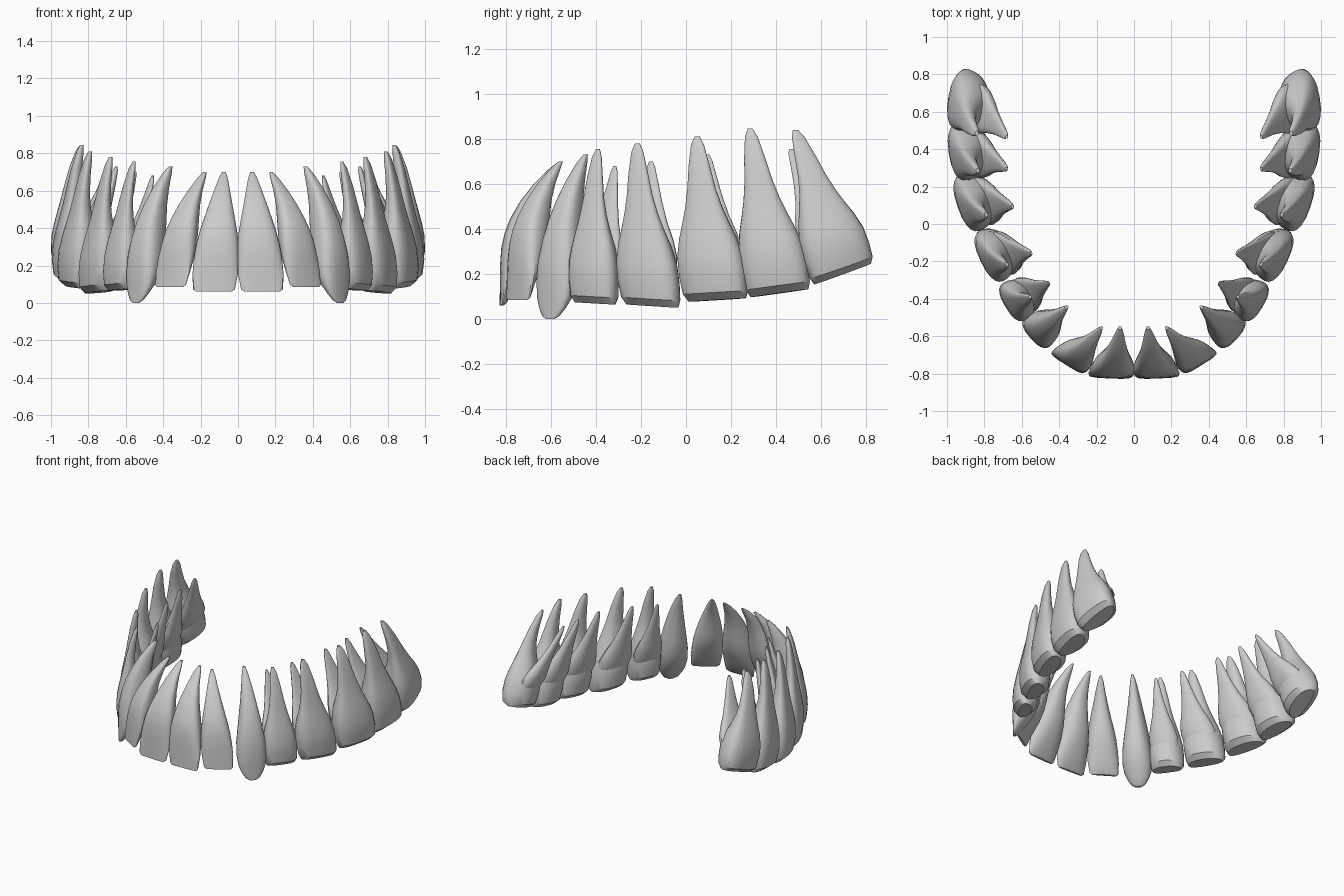
import bpy, bmesh, math
from mathutils import Vector

cube = bpy.data.objects.get("Cube")
if cube:
    bpy.data.objects.remove(cube, do_unlink=True)

enamel = bpy.data.materials.new("enamel_grey")
enamel.use_nodes = True
GREY = (0.6, 0.6, 0.6, 1)
enamel.diffuse_color = GREY
enamel.node_tree.nodes["Principled BSDF"].inputs["Base Color"].default_value = GREY

SIDES = 24
BULGE = 0.035

# Profiles: (height fraction, width factor, depth factor)
INCISOR = [(0, .78, .1), (.02, .92, .2), (.14, 1, .46), (.27, .99, .8), (.4, .93, .98),
           (.5, .83, .97), (.6, .7, .88), (.72, .53, .7), (.84, .36, .5), (.95, .2, .28), (1, .08, .12)]
CANINE = [(0, .22, .1), (.02, .48, .2), (.07, .72, .36), (.13, .9, .56), (.22, 1, .82), (.35, .97, 1),
          (.48, .83, .97), (.6, .68, .88), (.72, .52, .7), (.84, .36, .5), (.95, .2, .28), (1, .08, .12)]
OUTER_ROOT = [(0, .9, .5), (.045, 1, .88), (.15, 1.03, 1), (.27, 1.01, .98), (.38, .88, .82), (.48, .71, .62),
              (.57, .57, .47), (.68, .44, .35), (.82, .33, .26), (.95, .2, .17), (1, .08, .08)]
INNER_ROOT = [(.1, .6, .2), (.2, .82, .46), (.34, .9, .56), (.46, .76, .45), (.58, .54, .33),
              (.72, .36, .24), (.86, .23, .18), (.96, .14, .12), (1, .06, .06)]


def loft(bm, profile, corners, base_z, tilt, depth, tip, power, hug):
    """Skin tapered rings from the crown to one root tip."""
    a, b = (Vector((*c, 0)) for c in corners)
    along = (b - a).normalized()
    out = Vector((along.y, -along.x, 0))
    width = (b - a).length
    base = (a + b) / 2 - out * (depth / 2 - BULGE)
    lean = Vector((tip[0], tip[1], 0)) - base
    lean_along, lean_out = lean.dot(along), lean.dot(out)
    rings = []
    for u, fw, fd in profile:
        centre = base + along * lean_along * u
        centre += out * (lean_out * u ** power + hug(u) * (1 - fd) * depth / 2)
        ring = []
        for i in range(SIDES):
            ang = math.tau * i / SIDES
            c, s = math.cos(ang), math.sin(ang)
            p = math.copysign(abs(c) ** .75, c)
            q = math.copysign(abs(s) ** .85, s)
            # cross-section narrows toward the inside of the arch
            p *= 1 - .34 * (1 - q) / 2
            p *= fw * width * .58
            co = centre + along * p + out * (q * fd * depth / 2)
            co.z = base_z + (tip[2] - base_z) * u + tilt * p * (1 - u)
            ring.append(bm.verts.new(co))
        rings.append(ring)
    for low, high in zip(rings, rings[1:]):
        for i in range(SIDES):
            j = (i + 1) % SIDES
            bm.faces.new((low[i], low[j], high[j], high[i]))
    bm.faces.new(rings[0])
    bm.faces.new(rings[-1])


def single_hug(u):
    """Keep the thin biting edge near the outer face."""
    return .85 * (1 - u)


def outer_hug(u):
    """Push an outer root outward above the crown only."""
    return 1.3 * u * (1 - u)


def inner_hug(u):
    """Push an inner root inward, most of all near the fork."""
    return -.8 * u * (1 - u)


def tooth(name, corners, base_z, tilt, depth, tips, profile, power):
    """Build one tooth and its mirrored partner."""
    for side, sign in (("left", 1), ("right", -1)):
        bm = bmesh.new()
        hug = single_hug if len(tips) == 1 else outer_hug
        loft(bm, profile, corners, base_z, tilt, depth, tips[0], power, hug)
        for tip in tips[1:]:
            loft(bm, INNER_ROOT, corners, base_z, tilt, depth, tip, 1.15, inner_hug)
        for v in bm.verts:
            v.co.x *= sign
        bmesh.ops.recalc_face_normals(bm, faces=bm.faces)
        mesh = bpy.data.meshes.new(f"{side}_{name}")
        bm.to_mesh(mesh)
        bm.free()
        mesh.materials.append(enamel)
        obj = bpy.data.objects.new(f"{side}_{name}", mesh)
        bpy.context.collection.objects.link(obj)
        bpy.ops.object.select_all(action='DESELECT')
        obj.select_set(True)
        bpy.context.view_layer.objects.active = obj
        bpy.ops.object.shade_smooth_by_angle(angle=math.radians(32))


# Front teeth
tooth("central_incisor", ((.007, -.806), (.25, -.796)), .06, 0, .15,
      [(.075, -.555, .70)], INCISOR, 2.8)
tooth("lateral_incisor", ((.264, -.787), (.443, -.674)), .085, 0, .15,
      [(.175, -.555, .70)], INCISOR, 2.6)
tooth("canine", ((.468, -.67), (.603, -.517)), 0, 0, .18,
      [(.36, -.445, .73)], CANINE, 2.4)

# Back teeth with an outer and an inner root
tooth("first_premolar", ((.603, -.52), (.72, -.325)), .07, -.05, .17,
      [(.555, -.39, .755), (.455, -.315, .68)], OUTER_ROOT, 1.8)
tooth("second_premolar", ((.738, -.295), (.855, -.042)), .058, -.06, .19,
      [(.68, -.215, .78), (.55, -.155, .70)], OUTER_ROOT, 1.8)
tooth("first_molar", ((.87, -.02), (.965, .263)), .085, .06, .21,
      [(.79, .05, .81), (.65, .095, .73)], OUTER_ROOT, 1.8)
tooth("second_molar", ((.94, .265), (.98, .55)), .115, .14, .22,
      [(.835, .285, .845), (.68, .295, .74)], OUTER_ROOT, 1.8)
tooth("third_molar", ((.98, .565), (.93, .845)), .2, .36, .22,
      [(.84, .485, .84), (.68, .465, .755)], OUTER_ROOT, 1.8)
